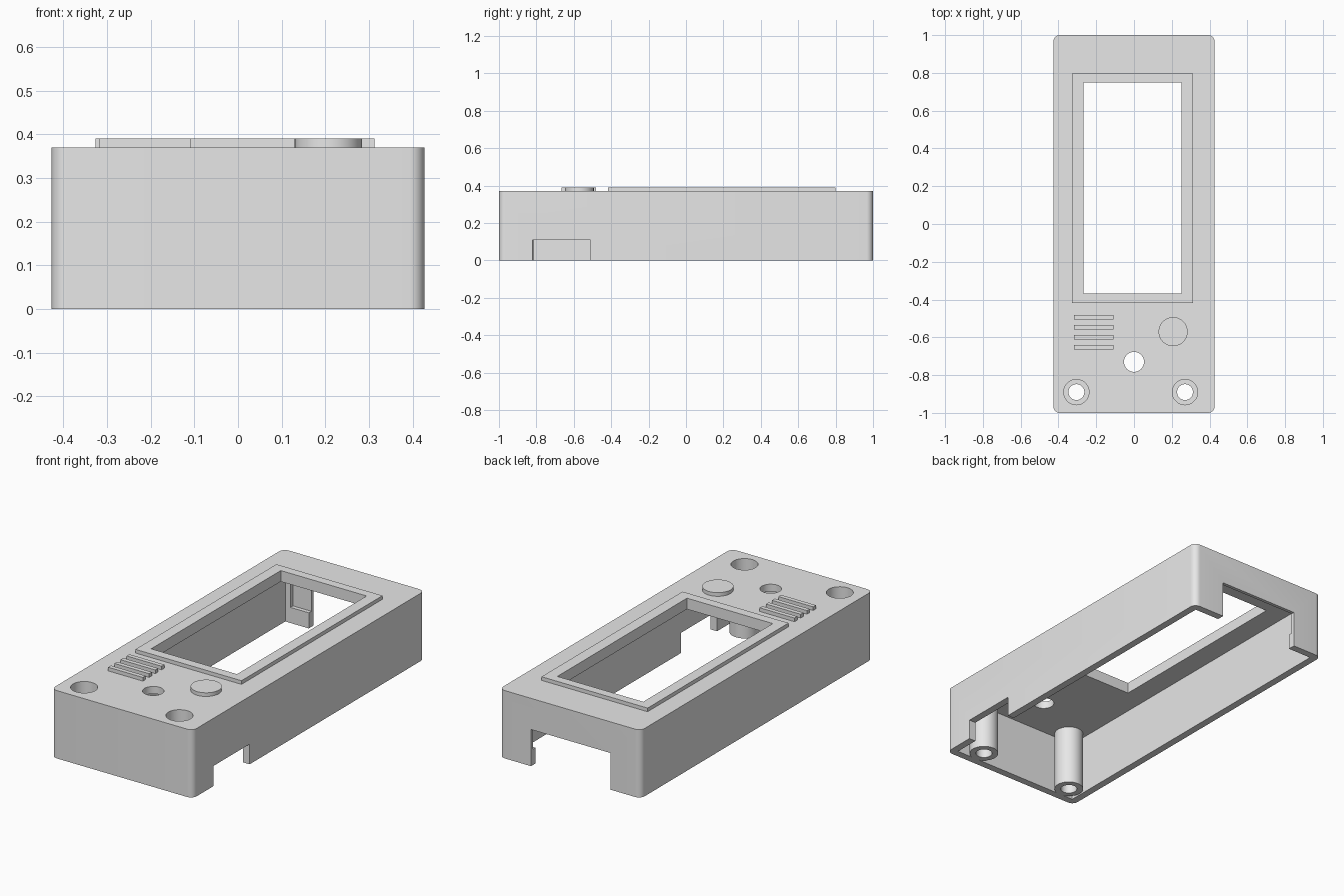
import bpy
import bmesh
import math
from mathutils import Matrix, Vector

cube = bpy.data.objects.get("Cube")
if cube:
    bpy.data.objects.remove(cube, do_unlink=True)

GREY = (0.8, 0.8, 0.8, 1.0)
plastic = bpy.data.materials.new("light_grey_plastic")
plastic.use_nodes = True
plastic.diffuse_color = GREY
plastic.node_tree.nodes["Principled BSDF"].inputs["Base Color"].default_value = GREY

HALF_X, HALF_Y = 0.427, 1.0
DECK, RAISED, WALL = 0.37, 0.39, 0.04
CEILING = DECK - WALL


def finish(name, bm):
    """Turn a bmesh into a linked object with the plastic material."""
    bmesh.ops.recalc_face_normals(bm, faces=bm.faces)
    mesh = bpy.data.meshes.new(name)
    bm.to_mesh(mesh)
    bm.free()
    mesh.materials.append(plastic)
    obj = bpy.data.objects.new(name, mesh)
    bpy.context.collection.objects.link(obj)
    return obj


def box(name, x, y, z, corner=0.0):
    """Box from (min, max) ranges, optionally with rounded upright edges."""
    lo, hi = Vector((x[0], y[0], z[0])), Vector((x[1], y[1], z[1]))
    bm = bmesh.new()
    bmesh.ops.create_cube(bm, size=1)
    bmesh.ops.scale(bm, vec=hi - lo, verts=bm.verts)
    bmesh.ops.translate(bm, vec=(lo + hi) / 2, verts=bm.verts)
    if corner:
        upright = [e for e in bm.edges
                   if abs(e.verts[0].co.z - e.verts[1].co.z) > 0.01]
        bmesh.ops.bevel(bm, geom=upright, offset=corner, segments=8,
                        profile=0.5, affect='EDGES')
    return finish(name, bm)


def cylinder(name, x, y, radius, z):
    bm = bmesh.new()
    place = Matrix.Translation((x, y, sum(z) / 2))
    bmesh.ops.create_cone(bm, cap_ends=True, segments=48, radius1=radius,
                          radius2=radius, depth=z[1] - z[0], matrix=place)
    return finish(name, bm)


def lathe(name, x, y, profile):
    """Spin a closed (radius, height) profile around an upright axis."""
    bm = bmesh.new()
    verts = [bm.verts.new((x + r, y, z)) for r, z in profile]
    edges = [bm.edges.new((v, verts[i - 1])) for i, v in enumerate(verts)]
    bmesh.ops.spin(bm, geom=verts + edges, cent=(x, y, 0), axis=(0, 0, 1),
                   angle=math.tau, steps=48)
    bmesh.ops.remove_doubles(bm, verts=bm.verts, dist=0.0001)
    return finish(name, bm)


def activate(obj):
    bpy.ops.object.select_all(action='DESELECT')
    obj.select_set(True)
    bpy.context.view_layer.objects.active = obj


def cut(target, cutter):
    """Subtract the cutter from the target, then discard the cutter."""
    mod = target.modifiers.new("cut", 'BOOLEAN')
    mod.operation, mod.solver, mod.object = 'DIFFERENCE', 'EXACT', cutter
    activate(target)
    bpy.ops.object.modifier_apply(modifier=mod.name)
    bpy.data.objects.remove(cutter, do_unlink=True)


def window_cutter():
    return box("window_cutter", (-0.267, 0.251), (-0.367, 0.75), (0.25, 0.5))


# Open-bottomed housing shell
housing = box("housing", (-HALF_X, HALF_X), (-HALF_Y, HALF_Y), (0, DECK), 0.035)
inner_x, inner_y = HALF_X - WALL, HALF_Y - WALL
cut(housing, box("cavity_cutter", (-inner_x, inner_x), (-inner_y, inner_y),
                 (-0.1, CEILING)))
cut(housing, window_cutter())

# Side notch, rear connector opening and the recess behind it
cut(housing, box("notch_cutter", (0.3, 0.5), (-0.82, -0.51), (-0.1, 0.11)))
cut(housing, box("rear_cutter", (-0.245, 0.235), (0.9, 1.1), (-0.1, 0.2)))
cut(housing, box("recess_cutter", (-0.355, 0.345), (0.9, 0.982), (0.085, 0.24)))

# Small round opening in the deck
cut(housing, cylinder("hole_cutter", 0, -0.73, 0.053, (0.25, 0.5)))

# Counterbored screw posts
BORE, SCREW, POST = 0.067, 0.042, 0.074
SEAT = 0.06
post_profile = [(SCREW, 0), (POST, 0), (POST, CEILING),
                (BORE, CEILING), (BORE, SEAT), (SCREW, SEAT)]
posts = []
for side, x in (("right", -0.305), ("left", 0.27)):
    cut(housing, cylinder("bore_cutter", x, -0.89, BORE, (0.25, 0.5)))
    posts.append(lathe("screw_post_" + side, x, -0.89, post_profile))

# Raised frame around the window
frame = box("window_frame", (-0.327, 0.313), (-0.417, 0.798), (DECK, RAISED))
cut(frame, window_cutter())

# Raised grille bars
for i in range(4):
    y = -0.493 - 0.0535 * i
    box(f"grille_bar_{i + 1}", (-0.318, -0.108), (y - 0.012, y + 0.012),
        (DECK, RAISED))

# Raised round button
button = cylinder("round_button", 0.207, -0.57, 0.077, (DECK, RAISED))

# Smooth curved surfaces while keeping hard edges
for obj in [housing, button] + posts:
    activate(obj)
    bpy.ops.object.shade_smooth_by_angle(angle=math.radians(30))
